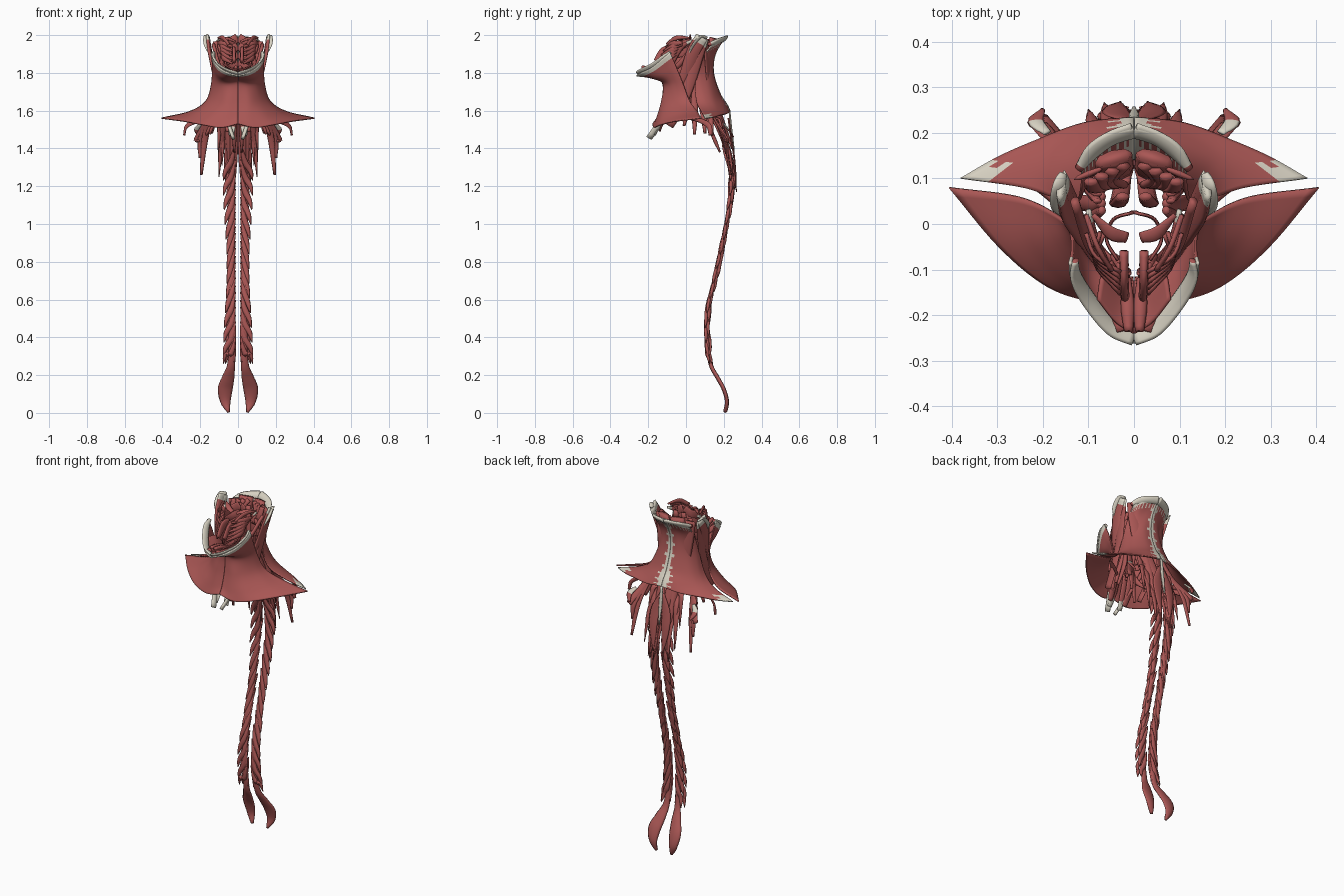
import bpy, bmesh, math, random
from mathutils import Vector
random.seed(4)

def material(name, col):
    m = bpy.data.materials.new(name)
    m.diffuse_color = (*col, 1)
    return m

RED = material("muscle_red", (0.40, 0.095, 0.09))
CREAM = material("tendon_cream", (0.68, 0.64, 0.54))

def spline(pts, n):
    """Catmull-Rom through points, n steps per span."""
    p = [Vector(q) for q in pts]
    p = [2 * p[0] - p[1]] + p + [2 * p[-1] - p[-2]]
    out = []
    for i in range(1, len(p) - 2):
        a, b, c, d = p[i - 1:i + 3]
        for k in range(n):
            t = k / n
            out.append(0.5 * (2 * b + (c - a) * t + (2 * a - 5 * b + 4 * c - d) * t * t
                              + (3 * b - a - 3 * c + d) * t ** 3))
    return out + [p[-2]]

def finish(name, bm, thick=0):
    bmesh.ops.recalc_face_normals(bm, faces=bm.faces)
    for f in bm.faces:
        f.smooth = True
    me = bpy.data.meshes.new(name)
    bm.to_mesh(me)
    bm.free()
    me.materials.append(RED)
    me.materials.append(CREAM)
    ob = bpy.data.objects.new(name, me)
    bpy.context.collection.objects.link(ob)
    if thick:
        s = ob.modifiers.new("Solidify", 'SOLIDIFY')
        s.thickness, s.offset = thick, 0
    m = ob.modifiers.new("Mirror", 'MIRROR')
    m.use_mirror_merge = False
    return ob

def sheet(name, rows, pale, thick=0.007, n=7):
    """Smooth muscle sheet through a grid of points; pale(u, v, i, j) marks tendon
    (u runs outward, v runs down)."""
    rows = [spline(r, n) for r in rows]
    cols = [spline(c, n) for c in zip(*rows)]
    bm = bmesh.new()
    g = [[bm.verts.new(p) for p in c] for c in cols]
    nu, nv = len(g) - 1, len(g[0]) - 1
    for i in range(nu):
        for j in range(nv):
            f = bm.faces.new((g[i][j], g[i + 1][j], g[i + 1][j + 1], g[i][j + 1]))
            f.material_index = int(pale(i / nu, j / nv, i, j))
    return finish(name, bm, thick)

def strap(name, path, widths, thick=0.012, side=(1, 0, 0), top=0, end=0, n=5):
    """Flattened tapering muscle along a path; top/end = tendon fractions."""
    p = spline(path, n)
    w = [v.x for v in spline([(q, 0, 0) for q in widths], 12)]
    bm = bmesh.new()
    rings = []
    for i, c in enumerate(p):
        t = i / (len(p) - 1)
        tan = (p[min(i + 1, len(p) - 1)] - p[max(i - 1, 0)]).normalized()
        s = Vector(side)
        s = (s - tan * s.dot(tan)).normalized()
        nrm = tan.cross(s)
        hw = max(w[round(t * (len(w) - 1))], 0.003) / 2
        ht = min(thick / 2, hw)
        rings.append([bm.verts.new(c + s * hw * math.cos(k * math.pi / 4)
                                   + nrm * ht * math.sin(k * math.pi / 4)) for k in range(8)])
    for i in range(len(rings) - 1):
        t = (i + .5) / (len(rings) - 1)
        for k in range(8):
            f = bm.faces.new((rings[i][k], rings[i][(k + 1) % 8],
                              rings[i + 1][(k + 1) % 8], rings[i + 1][k]))
            f.material_index = int(t < top or t > 1 - end)
    for r, q in ((rings[0], top), (rings[-1], end)):
        bm.faces.new(r).material_index = int(q > 0)
    return finish(name, bm)

# front neck sheet, jaw line down to the flared collar
sheet("front_neck_sheet", [
    [(.001, -.262, 1.785), (.05, -.24, 1.80), (.10, -.18, 1.83), (.135, -.12, 1.88), (.14, -.085, 1.91)],
    [(.001, -.19, 1.775), (.06, -.175, 1.775), (.10, -.14, 1.79), (.125, -.09, 1.82), (.135, -.055, 1.84)],
    [(.001, -.125, 1.75), (.05, -.115, 1.74), (.09, -.09, 1.74), (.12, -.05, 1.74), (.14, -.015, 1.74)],
    [(.001, -.125, 1.66), (.06, -.125, 1.65), (.11, -.09, 1.65), (.15, -.035, 1.65), (.17, .02, 1.65)],
    [(.001, -.15, 1.57), (.07, -.15, 1.565), (.15, -.12, 1.57), (.22, -.04, 1.585), (.255, .06, 1.595)],
    [(.001, -.175, 1.53), (.09, -.168, 1.51), (.19, -.135, 1.525), (.295, -.05, 1.545), (.405, .08, 1.56)]],
    lambda u, v, i, j: v < .08)

# back neck sheet, skull line down to the shoulder tips
sheet("back_neck_sheet", [
    [(.001, .21, 1.995), (.04, .2, 1.99), (.08, .178, 1.975), (.10, .15, 1.96), (.115, .13, 1.94)],
    [(.001, .155, 1.9), (.04, .145, 1.9), (.08, .125, 1.89), (.1, .1, 1.88), (.115, .08, 1.87)],
    [(.001, .145, 1.8), (.05, .14, 1.8), (.09, .115, 1.79), (.115, .08, 1.77), (.125, .05, 1.75)],
    [(.001, .18, 1.69), (.06, .17, 1.69), (.12, .14, 1.68), (.15, .1, 1.67), (.165, .055, 1.65)],
    [(.001, .215, 1.635), (.08, .2, 1.63), (.16, .165, 1.615), (.2, .13, 1.61), (.245, .08, 1.597)],
    [(.001, .232, 1.6), (.11, .22, 1.585), (.22, .18, 1.575), (.3, .145, 1.565), (.38, .1, 1.56)]],
    lambda u, v, i, j: (u < .04 + .08 * (j % 4 == 0) + .05 * (.62 < v < .85) or v < .05 + .06 * (i % 3 == 0)
                        or (u > .76 + .08 * (j % 2) and v > .9)))

# pale skull rim and jaw rim
strap("skull_rim", [(.001, .205, 1.98), (.05, .188, 1.975), (.09, .16, 1.965), (.122, .12, 1.95)],
      [.05, .045, .045, .02], .02, (.4, .6, .7), .95)
strap("jaw_rim", [(.001, -.25, 1.795), (.05, -.225, 1.81), (.1, -.165, 1.84), (.128, -.115, 1.88), (.128, -.08, 1.91)],
      [.04, .045, .045, .04, .02], .014, (.5, -.7, .6), 1)
strap("mastoid_rim", [(.155, .11, 1.985), (.165, .08, 1.99), (.168, .04, 1.95), (.15, .015, 1.9)],
      [.02, .035, .03, .01], .012, (1, 0, .6), 1)

# side neck muscles, two heads
strap("side_neck_breast_head", [(.16, .085, 1.99), (.15, .04, 1.91), (.125, 0, 1.79), (.095, -.05, 1.67),
      (.06, -.12, 1.56), (.025, -.195, 1.455)], [.07, .075, .07, .055, .04, .035], .02, (0, 1, .4), .1, .17)
strap("side_neck_collar_head", [(.155, .095, 1.98), (.14, .06, 1.88), (.125, .02, 1.75), (.12, -.03, 1.62),
      (.11, -.09, 1.52)], [.05, .06, .06, .055, .05], .015, (0, 1, .3), .08)

# mouth floor and tongue
sheet("mouth_floor", [
    [(.001, -.24, 1.815), (.04, -.215, 1.825), (.08, -.165, 1.85)],
    [(.001, -.18, 1.80), (.03, -.16, 1.81), (.07, -.11, 1.84)],
    [(.001, -.125, 1.785), (.025, -.115, 1.79), (.05, -.08, 1.80)]], lambda u, v, i, j: False)
strap("chin_strap", [(.012, -.235, 1.83), (.014, -.18, 1.82), (.016, -.12, 1.80)], [.02, .03, .02], .02)
strap("jaw_belly_front", [(.025, -.235, 1.81), (.045, -.17, 1.80), (.06, -.1, 1.80)], [.03, .04, .015], .02)
strap("jaw_belly_back", [(.06, -.1, 1.80), (.1, -.04, 1.84), (.13, .05, 1.95)], [.012, .03, .025], .02, (0, 1, 0))
strap("tongue_fan", [(.02, -.16, 1.86), (.022, -.11, 1.91), (.022, -.06, 1.93)], [.03, .06, .02], .02, (0, -1, 1))
for k in range(5):
    t = k / 4
    strap("cheek_band", [(.105 - .01 * k, -.02, 1.96 - .03 * t), (.085, -.07 - .015 * t, 1.955 - .07 * t),
          (.03, -.105 - .012 * k, 1.94 - .09 * t)], [.02, .03, .012], .01, (0, 0, 1))

# throat rings and voice box
for k in range(7):
    z = 1.96 - .042 * k
    strap("throat_band", [(.003, .025, z + .025), (.045, .01, z), (.06, -.035, z - .015), (.035, -.08, z - .015)],
          [.05, .045, .045, .02], .008, (0, 0, 1))
strap("palate_arch", [(.09, .02, 1.985), (.05, -.02, 1.98), (.015, -.03, 1.965)], [.012, .03, .025], .01, (0, 1, .4))
strap("styloid_strap", [(.1, .03, 1.97), (.085, -.03, 1.93), (.06, -.085, 1.83)], [.015, .028, .02], .012, (0, 1, 0), .2)
strap("styloid_band", [(.105, .02, 1.985), (.08, -.05, 1.985), (.05, -.10, 1.95)], [.01, .025, .02], .012, (0, 0, 1))
strap("voice_box_muscle", [(.03, -.09, 1.77), (.035, -.08, 1.71), (.02, -.09, 1.65)], [.03, .045, .02], .02, (1, 1, 0))

# straps from the tongue bone to the breastbone
strap("inner_throat_strap", [(.02, -.11, 1.78), (.025, -.1, 1.67), (.03, -.13, 1.55), (.035, -.165, 1.47)],
      [.03, .035, .04, .03], .01, (1, 0, 0), 0, .2)
strap("outer_throat_strap", [(.04, -.1, 1.77), (.05, -.09, 1.67), (.055, -.11, 1.57), (.05, -.14, 1.49)],
      [.03, .04, .045, .03], .01)
strap("shoulder_throat_strap", [(.03, -.1, 1.78), (.06, -.07, 1.64), (.1, -.02, 1.575), (.2, .07, 1.55),
      (.27, .12, 1.52), (.285, .13, 1.47)], [.03, .03, .02, .025, .03, .02], .012, (0, .5, 1))

# deep front spine muscles and rib straps
strap("deep_spine_front", [(.025, .06, 1.98), (.035, .045, 1.85), (.03, .06, 1.7), (.02, .13, 1.5), (.02, .18, 1.38)],
      [.03, .04, .04, .03, .01], .02)
for k, (x, y, z) in enumerate([(.12, -.01, 1.52), (.15, .045, 1.475), (.14, .1, 1.48), (.17, .14, 1.47)]):
    strap("rib_strap", [(.07, .03 + .015 * k, 1.85 - .02 * k), (.085, .02 + .02 * k, 1.72), (.11, y * .8 + .01, 1.6), (x, y, z)],
          [.02, .03, .035, .015], .018, (0, 1, 0))

# blade lifter and its hanging strips
for k in range(3):
    strap("blade_lifter", [(.08, .05 + .015 * k, 1.92 - .04 * k), (.1, .08, 1.75), (.145, .14, 1.58),
          (.175 + .02 * k, .2 + .01 * k, 1.45), (.195 + .006 * k, .235 - .015 * k, 1.26 + .09 * k)],
          [.02, .03, .035, .035, .015], .012, (1, 0, .3))
strap("blade_tip", [(.19, .2, 1.53), (.215, .225, 1.5), (.2, .25, 1.46)], [.02, .035, .012], .01, (1, 0, 0), .5)

# deep back-of-neck muscles
strap("neck_bandage", [(.1, .11, 1.97), (.085, .115, 1.85), (.06, .135, 1.7), (.03, .19, 1.55), (.01, .245, 1.4)],
      [.07, .075, .08, .06, .015], .014, (1, -.4, 0))
strap("nape_column", [(.045, .145, 1.985), (.04, .11, 1.85), (.04, .13, 1.7), (.045, .19, 1.5), (.05, .245, 1.3)],
      [.085, .08, .06, .045, .01], .035, (1, -.3, 0))
for k in range(4):
    strap("skull_base_muscle", [(.02 + .025 * k, .13 - .012 * k, 1.975), (.05 + .012 * k, .1 - .008 * k, 1.92),
          (.02 + .012 * k, .085, 1.87)], [.03, .035, .02], .018)
strap("upper_back_blade", [(.008, .225, 1.56), (.035, .24, 1.45), (.04, .255, 1.35), (.03, .265, 1.22)],
      [.015, .06, .05, .006], .01)
strap("nape_ligament", [(.001, .23, 1.6), (.001, .24, 1.5), (.001, .255, 1.38)], [.015, .02, .006], .01, (1, 0, 0), 1)

# hanging strips around the upper back
for x, y, z in [(.1, .25, 1.25), (.085, .235, 1.31), (.065, .265, 1.18), (.05, .25, 1.24),
                (.03, .268, 1.17), (.105, .21, 1.37), (.018, .25, 1.2)]:
    strap("upper_back_strip", [(x * .5 + .01, .09, 1.72), (x * .7, .15, 1.57), (x * .9, y - .03, z + .17), (x, y, z)],
          [.02, .035, .03, .004], .014)

# long spine chains with overlapping barbs
SPINE = [(0, .13, 1.58), (0, .19, 1.45), (0, .235, 1.3), (0, .24, 1.18), (0, .218, 1.03), (0, .19, .87), (0, .15, .7),
         (0, .115, .55), (0, .107, .4), (0, .125, .27), (0, .17, .18), (0, .21, .1)]
CURVE = spline(SPINE, 12)

def spine_y(z):
    return min(CURVE, key=lambda p: abs(p.z - z)).y

strap("spine_core", [(.03, p[1], p[2]) for p in SPINE[:10]], [.03, .03, .022, .022, .028, .028, .03, .03, .04, .035], .014)
for k in range(14):
    z = 1.42 - .078 * k
    out = .068 + .01 * math.cos(k * .5)
    for dx, dy, dz in ((0, -.004, 0), (-.012, .012, .035)):
        dy += random.uniform(-.004, .004)
        end = max(z - .19 + dz, .26)
        strap("spine_barb", [(.014, spine_y(z) + dy, z + dz), (.036, spine_y(z - .09) + dy, z - .09 + dz),
              (out - .012 + dx, spine_y(end + .05) + dy * .6, end + .05), (out + dx, spine_y(end) + dy, end)],
              [.006, .03, .026, .004], .018, n=4)

# paddle-shaped lower ends
strap("lower_paddle", [(.03, .11, .4), (.036, .13, .26), (.052, .168, .185), (.068, .2, .125), (.066, .217, .06),
      (.05, .207, .003)], [.03, .04, .065, .078, .055, .015], .022, (1, 0, .15))
